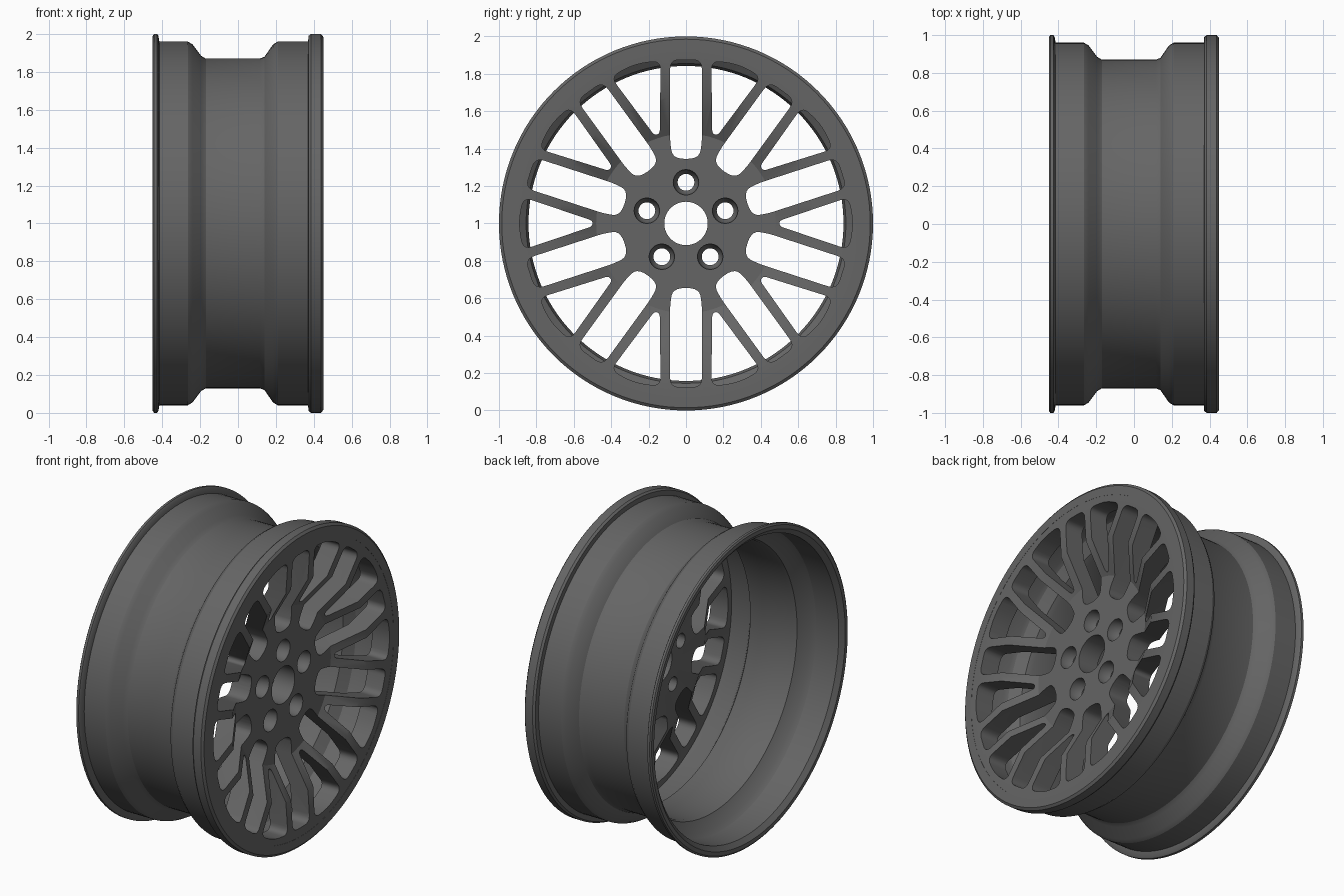
import bpy, bmesh, math
from mathutils import Vector

cube = bpy.data.objects.get("Cube")
if cube:
    bpy.data.objects.remove(cube)

metal = bpy.data.materials.new("dark_grey_metal")
metal.use_nodes = True
COLOUR = (0.13, 0.13, 0.13, 1)
metal.diffuse_color = COLOUR
metal.node_tree.nodes["Principled BSDF"].inputs["Base Color"].default_value = COLOUR


def lathe(bm, profile, steps, y=0.0, z=0.0):
    """Turn a closed (x, radius) profile about an axis along x."""
    rings = []
    for i in range(steps):
        a = math.tau * i / steps
        rings.append([bm.verts.new((x, y + r * math.cos(a), z + r * math.sin(a)))
                      for x, r in profile])
    n = len(profile)
    for i in range(steps):
        here, after = rings[i], rings[(i + 1) % steps]
        for j in range(n):
            k = (j + 1) % n
            bm.faces.new((here[j], here[k], after[k], after[j]))


def plug(bm, profile, steps, y=0.0, z=0.0):
    """Solid stepped cylinder with end caps."""
    rings = []
    for x, r in profile:
        rings.append([bm.verts.new((x, y + r * math.cos(math.tau * i / steps),
                                    z + r * math.sin(math.tau * i / steps)))
                      for i in range(steps)])
    for a, b in zip(rings, rings[1:]):
        for i in range(steps):
            k = (i + 1) % steps
            bm.faces.new((a[i], a[k], b[k], b[i]))
    bm.faces.new(rings[0])
    bm.faces.new(rings[-1])


def rounded(corners, steps=5):
    """Round each (radial, tangential, cut length) corner of a polygon."""
    out = []
    for i, (r, t, cut) in enumerate(corners):
        p = Vector((r, t))
        ends = []
        for q in (corners[i - 1], corners[(i + 1) % len(corners)]):
            d = Vector(q[:2]) - p
            ends.append(p + d.normalized() * min(cut, d.length * 0.49))
        for s in range(steps + 1):
            u = s / steps
            out.append(ends[0] * (1 - u) ** 2 + p * 2 * u * (1 - u) + ends[1] * u * u)
    return out


def window(bm, outline, angle):
    """Prism along x that cuts one opening at the given angle."""
    c, s = math.cos(angle), math.sin(angle)
    ends = [[bm.verts.new((x, p.x * c - p.y * s, p.x * s + p.y * c)) for p in outline]
            for x in (0.0, 0.6)]
    bm.faces.new(ends[0])
    bm.faces.new(ends[1])
    n = len(outline)
    for i in range(n):
        k = (i + 1) % n
        bm.faces.new((ends[0][i], ends[0][k], ends[1][k], ends[1][i]))


def finish(bm, name):
    bmesh.ops.recalc_face_normals(bm, faces=bm.faces)
    mesh = bpy.data.meshes.new(name)
    bm.to_mesh(mesh)
    bm.free()
    mesh.materials.append(metal)
    obj = bpy.data.objects.new(name, mesh)
    obj.location.z = 1
    bpy.context.collection.objects.link(obj)
    return obj


# Rim barrel with its drop centre and two flanges
outer = [(0.45, 0.93), (0.45, 0.985), (0.438, 1.0), (0.385, 1.0), (0.372, 0.99),
         (0.37, 0.96), (0.21, 0.96), (0.185, 0.945), (0.14, 0.88), (0.115, 0.87),
         (-0.17, 0.87), (-0.195, 0.885), (-0.24, 0.945), (-0.265, 0.96),
         (-0.415, 0.96), (-0.42, 0.99), (-0.427, 1.0), (-0.443, 1.0), (-0.45, 0.99)]
inner = [(-0.45, 0.965), (-0.425, 0.935), (-0.265, 0.935), (-0.235, 0.915),
         (-0.19, 0.85), (-0.165, 0.842), (0.11, 0.842), (0.145, 0.855),
         (0.19, 0.92), (0.215, 0.93)]
bm = bmesh.new()
lathe(bm, outer + inner, 128)
rim = finish(bm, "rim_barrel")

# Dished centre: recessed hub, sloping spokes and flat outer ring
bm = bmesh.new()
lathe(bm, [(0.32, 0.116), (0.32, 0.48), (0.435, 0.68), (0.449, 0.9), (0.449, 0.95),
           (0.33, 0.95), (0.31, 0.68), (0.19, 0.46), (0.18, 0.116)], 120)
spokes = finish(bm, "hub_and_spokes")

# Cutter for the long slots, fork openings and bolt holes
slot = rounded([(0.345, -0.07, 0.07), (0.43, -0.085, 0.04), (0.875, -0.085, 0.05),
                (0.875, 0.085, 0.05), (0.43, 0.085, 0.04), (0.345, 0.07, 0.07)])
fork = rounded([(0.5, -0.015, 0.02), (0.87, -0.14, 0.05), (0.895, 0.0, 0.06),
                (0.87, 0.14, 0.05), (0.5, 0.015, 0.02)])
bm = bmesh.new()
for i in range(10):
    angle = math.radians(90 + 36 * i)
    window(bm, slot, angle)
    window(bm, fork, angle + math.radians(18))
for i in range(5):
    angle = math.radians(90 + 72 * i)
    plug(bm, [(0.0, 0.045), (0.25, 0.045), (0.27, 0.06), (0.31, 0.068), (0.6, 0.075)],
         24, 0.22 * math.cos(angle), 0.22 * math.sin(angle))
cutter = finish(bm, "opening_cutter")
cutter.hide_render = True

cut = spokes.modifiers.new("openings", "BOOLEAN")
cut.operation = "DIFFERENCE"
cut.solver = "EXACT"
cut.object = cutter
bpy.context.view_layer.objects.active = spokes
bpy.ops.object.modifier_apply(modifier=cut.name)
bpy.data.objects.remove(cutter)

# Smooth curved surfaces, keep the machined edges crisp
bpy.ops.object.select_all(action="DESELECT")
for obj in (rim, spokes):
    obj.select_set(True)
bpy.context.view_layer.objects.active = rim
bpy.ops.object.shade_smooth_by_angle(angle=math.radians(28))
